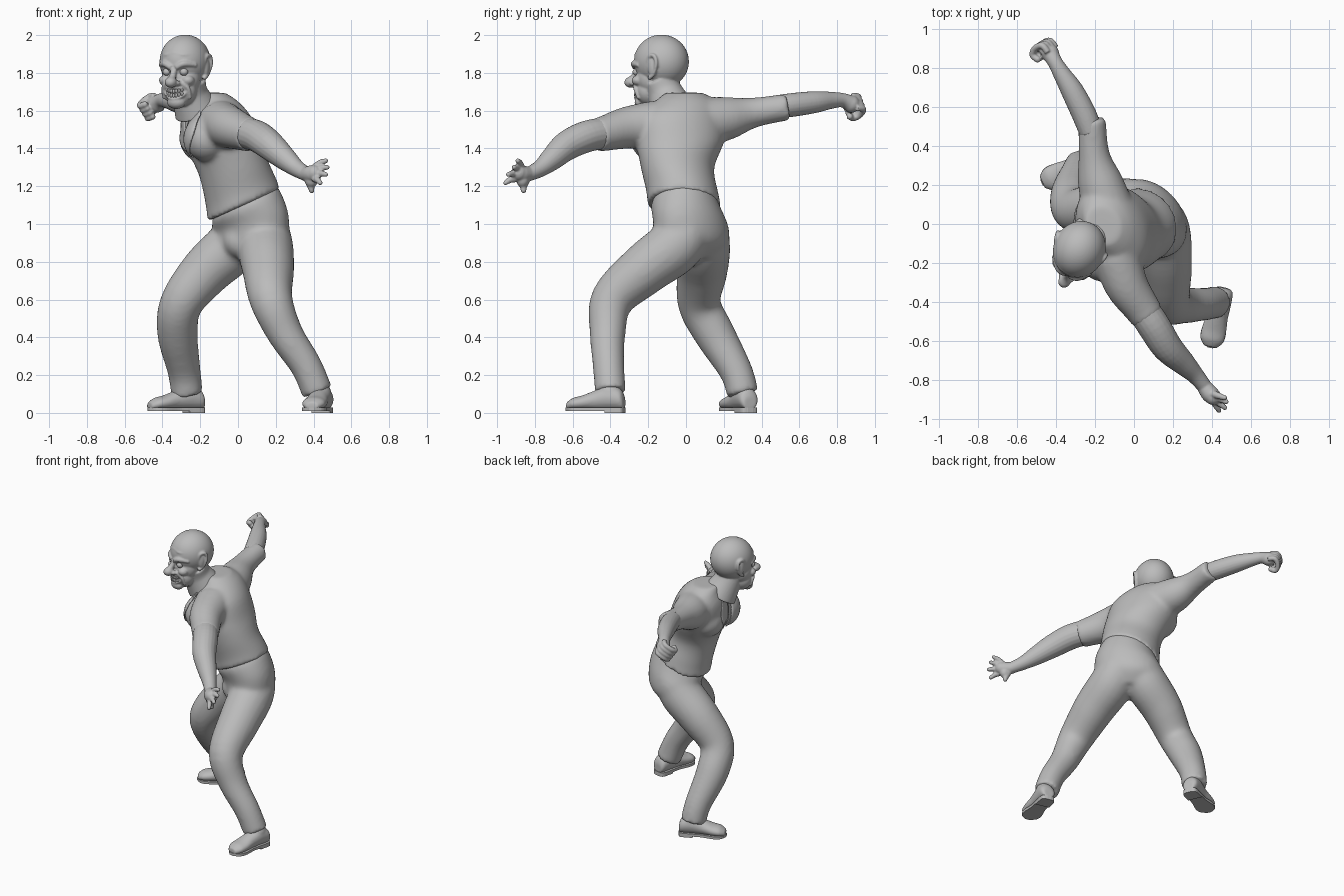
import bpy, bmesh, math
from mathutils import Vector, Matrix

if "Cube" in bpy.data.objects:
    bpy.data.objects.remove(bpy.data.objects["Cube"])

clay = bpy.data.materials.new("clay_grey")
clay.use_nodes = True
GREY = (0.5, 0.5, 0.5, 1)
clay.diffuse_color = GREY
clay.node_tree.nodes["Principled BSDF"].inputs["Base Color"].default_value = GREY


def spline(pts, n=5):
    """Catmull-Rom through tuples of any length."""
    out = []
    for i in range(len(pts) - 1):
        quad = zip(pts[max(i - 1, 0)], pts[i], pts[i + 1], pts[min(i + 2, len(pts) - 1)])
        quad = list(quad)
        for k in range(n):
            t = k / n
            out.append([0.5 * (2 * b + (c - a) * t + (2 * a - 5 * b + 4 * c - d) * t * t
                               + (3 * b - a - 3 * c + d) * t ** 3) for a, b, c, d in quad])
    return out + [list(pts[-1])]


def loft(bm, rings, sides=24):
    """Closed skin over rings of (centre, axis a, axis b)."""
    loops = []
    for c, a, b in rings:
        loops.append([bm.verts.new(c + a * math.cos(w) + b * math.sin(w))
                      for w in (math.tau * k / sides for k in range(sides))])
    faces = [bm.faces.new(loops[0]), bm.faces.new(loops[-1])]
    for p, q in zip(loops, loops[1:]):
        for k in range(sides):
            j = (k + 1) % sides
            faces.append(bm.faces.new((p[k], p[j], q[j], q[k])))
    bmesh.ops.recalc_face_normals(bm, faces=faces)


def ball(bm, c, size, segments=24):
    m = Matrix.Translation(c) @ Matrix.Diagonal((*size, 1))
    bmesh.ops.create_uvsphere(bm, u_segments=segments, v_segments=segments * 2 // 3, radius=1, matrix=m)


def tube(bm, pts, tip=False, sides=20):
    """Round limb through (x, y, z, radius) points."""
    dense = spline(pts)
    pos = [Vector(p[:3]) for p in dense]
    a, rings = Vector((0.31, 0.52, 0.8)), []
    for i, p in enumerate(dense):
        t = (pos[min(i + 1, len(pos) - 1)] - pos[max(i - 1, 0)]).normalized()
        a = (a - t * a.dot(t)).normalized()
        rings.append((pos[i], a * p[3], t.cross(a) * p[3]))
    loft(bm, rings, sides)
    if tip:
        ball(bm, pos[-1], (dense[-1][3],) * 3)


def trunk(bm, sections):
    """Body sections: x, y, z, half width, half depth, turn, slope along x."""
    rings = []
    for x, y, z, w, d, turn, slope in spline(sections):
        t = math.radians(turn)
        a = Vector((math.cos(t), -math.sin(t), 0)) * w
        b = Vector((math.sin(t), math.cos(t), 0)) * d
        a.z, b.z = a.x * slope, b.x * slope
        rings.append((Vector((x, y, z)), a, b))
    loft(bm, rings, 40)


def finish(name, bm, voxel=0, relax=4, matrix=None):
    me = bpy.data.meshes.new(name)
    bm.to_mesh(me)
    bm.free()
    me.polygons.foreach_set("use_smooth", [True] * len(me.polygons))
    me.materials.append(clay)
    ob = bpy.data.objects.new(name, me)
    bpy.context.collection.objects.link(ob)
    if matrix:
        ob.matrix_world = matrix
    if voxel:
        mod = ob.modifiers.new("blend", "REMESH")
        mod.mode, mod.voxel_size, mod.use_smooth_shade = "VOXEL", voxel, True
        mod = ob.modifiers.new("relax", "SMOOTH")
        mod.factor, mod.iterations = 0.5, relax
    return ob


def turned(x, y, z, deg):
    return Matrix.Translation((x, y, z)) @ Matrix.Rotation(math.radians(-deg), 4, "Z")


# Trousers: pelvis and both legs
bm = bmesh.new()
trunk(bm, [(.05, .03, .82, .12, .11, 45, 0), (.068, .032, .9, .215, .165, 45, .1),
           (.068, .025, 1, .225, .17, 45, .25), (.045, 0, 1.09, .195, .172, 45, .4),
           (.04, 0, 1.15, .165, .15, 45, .4)])
tube(bm, [(.14, .02, .98, .13), (.145, -.06, .88, .148), (.16, -.22, .76, .138), (.175, -.39, .6, .115),
          (.25, -.415, .42, .095), (.36, -.41, .25, .084), (.42, -.4, .11, .083)])
tube(bm, [(.03, .08, .98, .135), (-.03, .09, .88, .145), (-.17, .085, .75, .135), (-.3, .07, .58, .114),
          (-.32, .15, .42, .108), (-.285, .265, .22, .088), (-.27, .3, .1, .085)])
ball(bm, (0, -.04, .91), (.08, .09, .09))
finish("trousers", bm, .014, 10)

# Shirt: twisted torso, shoulders and short sleeves
bm = bmesh.new()
trunk(bm, [(.03, -.01, 1.1, .2, .188, 50, .45), (.015, -.02, 1.17, .195, .18, 55, .4),
           (-.025, -.045, 1.3, .2, .178, 60, .2), (-.085, -.03, 1.44, .24, .195, 65, 0),
           (-.115, -.02, 1.57, .235, .17, 65, 0), (-.135, 0, 1.65, .17, .125, 65, 0),
           (-.16, -.01, 1.695, .1, .09, 65, 0)])
tube(bm, [(-.09, -.16, 1.53, .125), (-.04, -.31, 1.51, .112), (.04, -.43, 1.48, .094), (.07, -.475, 1.47, .09)])
tube(bm, [(-.13, .08, 1.54, .13), (-.175, .22, 1.56, .115), (-.205, .36, 1.59, .08), (-.215, .54, 1.62, .071)])
for x, y in ((-.165, -.17), (-.195, .03)):
    ball(bm, (x, y, 1.45), (.115, .125, .12))
shirt = finish("shirt", bm, .013, 9)

# Open collar lapels laid on the chest
chest = turned(-.1, -.03, 0, 65)
for side, name in ((1, "left_lapel"), (-1, "right_lapel")):
    bm = bmesh.new()
    rows = []
    for x0, x1, z in spline([(.06, .09, 1.64), (.035, .14, 1.56), (.015, .15, 1.47), (.01, .09, 1.38), (.01, .02, 1.33)]):
        rows.append([bm.verts.new((side * (x0 + (x1 - x0) * k / 6), -.2, z)) for k in range(7)])
    for p, q in zip(rows, rows[1:]):
        for k in range(6):
            bm.faces.new((p[k], p[k + 1], q[k + 1], q[k]))
    ob = finish(name, bm, matrix=chest)
    wrap = ob.modifiers.new("lay_on", "SHRINKWRAP")
    wrap.target, wrap.offset, wrap.wrap_mode = shirt, .004, "ABOVE_SURFACE"
    ob.modifiers.new("cloth", "SOLIDIFY").thickness = .008

# Left arm with an open hand
bm = bmesh.new()
tube(bm, [(.02, -.4, 1.485, .082), (.1, -.52, 1.465, .084), (.17, -.63, 1.415, .078), (.25, -.71, 1.345, .062),
          (.31, -.77, 1.295, .046), (.36, -.83, 1.265, .038)], True)
tube(bm, [(.35, -.82, 1.265, .036), (.385, -.865, 1.265, .045), (.405, -.885, 1.27, .042)], True)
ball(bm, (.388, -.865, 1.235), (.036, .034, .042))
for root, tip in (((.405, -.87, 1.3), (.465, -.89, 1.335)), ((.415, -.885, 1.28), (.472, -.91, 1.3)),
                  ((.415, -.9, 1.26), (.465, -.94, 1.262)), ((.405, -.905, 1.238), (.435, -.955, 1.218))):
    mid = [(p + q) / 2 for p, q in zip(root, tip)]
    tube(bm, [(*root, .019), (mid[0], mid[1], mid[2] + .006, .017), (*tip, .013)], True, 10)
tube(bm, [(.375, -.85, 1.235, .026), (.385, -.86, 1.2, .02), (.39, -.86, 1.178, .015)], True, 10)
finish("left_arm", bm, .0055, 3)

# Right arm with a fist
bm = bmesh.new()
tube(bm, [(-.22, .47, 1.62, .06), (-.255, .56, 1.63, .063), (-.315, .68, 1.645, .058),
          (-.37, .77, 1.655, .045), (-.405, .83, 1.655, .038), (-.43, .875, 1.635, .046)], True)
out, across = Vector((-.5, .87, 0)), Vector((.5, .3, -.8))
curl = out.cross(across).normalized()
for k in range(4):
    base = Vector((-.445, .9, 1.635)) + across * (k - 1.5) * .027
    path = [base + out * a + curl * b for a, b in ((-.02, -.02), (.025, -.01), (.03, .04), (.005, .072), (-.025, .058))]
    tube(bm, [(*p, .017) for p in path], True, 10)
tube(bm, [(-.42, .855, 1.65, .022), (-.45, .87, 1.655, .018), (-.485, .9, 1.64, .014)], True, 10)
finish("right_arm", bm, .0055, 3)

# Head, modelled facing -y and then turned
pose = turned(-.28, -.13, 1.86, 25)
bm = bmesh.new()
ball(bm, (0, 0, 0), (.132, .148, .142), 60)
ball(bm, (0, -.05, -.09), (.105, .086, .1), 48)
ball(bm, (0, -.065, -.155), (.092, .075, .085), 48)
ball(bm, (0, -.11, -.215), (.052, .04, .036))
tube(bm, [(.02, .0, -.1, .09), (.015, .03, -.17, .095), (.03, .08, -.26, .12)], sides=40)
tube(bm, [(0, -.13, -.03, .016), (0, -.155, -.075, .018), (0, -.175, -.1, .024)], True, 12)
ball(bm, (0, -.178, -.11), (.032, .036, .029))
for s in (1, -1):
    # brow, cheek, laugh line, nostril, forehead crease
    tube(bm, [(s * .014, -.146, -.033, .014), (s * .055, -.135, -.012, .017), (s * .1, -.09, -.018, .012)], True, 10)
    ball(bm, (s * .066, -.105, -.1), (.034, .035, .028))
    tube(bm, [(s * .03, -.14, -.11, .012), (s * .072, -.12, -.14, .011), (s * .075, -.1, -.19, .01)], True, 10)
    ball(bm, (s * .027, -.155, -.115), (.016, .018, .014))
    tube(bm, [(0, -.135, .045, .008), (s * .05, -.127, .035, .009), (s * .09, -.095, .04, .004)], False, 8)
    # ear: shell, rim and lobe
    ball(bm, (s * .124, .005, -.03), (.014, .026, .05))
    tube(bm, [(s * .12, -.025, -.025, .008), (s * .129, -.012, .025, .01), (s * .135, .02, .03, .011),
              (s * .137, .034, -.01, .01), (s * .128, .015, -.065, .009), (s * .12, -.012, -.085, .012)], True, 10)
# lips around the grin
mouth = [(.062 * math.cos(w), -.143 + .028 * math.cos(w) ** 2, -.168 + .029 * math.sin(w) + .014 * math.cos(w) ** 2, .009)
         for w in (math.tau * k / 12 for k in range(13))]
tube(bm, mouth, False, 10)
finish("head", bm, .0055, 4, pose)

# Eyes and teeth
bm = bmesh.new()
for s in (1, -1):
    ball(bm, (s * .05, -.122, -.055), (.022, .021, .02))
finish("eyes", bm, matrix=pose)
bm = bmesh.new()
for row in (-.157, -.18):
    for k in range(-3, 4):
        x = k * .0145
        ball(bm, (x, -.143 + 6 * x * x, row + 5 * x * x), (.007, .008, .012))
finish("teeth", bm, matrix=pose)

# Shoes: rounded upper, flat sole and heel block
for name, place in (("left_shoe", turned(.425, -.478, 0, 13)), ("right_shoe", turned(-.328, .277, 0, 66))):
    bm = bmesh.new()
    rings = [(Vector((0, y, .015 + h / 2)), Vector((w, 0, 0)), Vector((0, 0, h / 2)))
             for y, w, h in spline([(.155, .035, .07), (.135, .052, .11), (.07, .056, .13), (.0, .056, .105),
                                    (-.07, .064, .078), (-.12, .06, .065), (-.155, .034, .042)])]
    loft(bm, rings)
    ball(bm, (0, .075, .1), (.052, .064, .06))
    finish(name, bm, .008, 3, place)
    bm = bmesh.new()
    outline = spline([(.158, .014), (.142, .046), (.06, .05), (0, .05), (-.08, .064), (-.13, .054), (-.16, .014)])
    for low, high, part in ((.01, .028, outline), (0, .02, outline[:11])):
        rim = [(w, y) for y, w in part] + [(-w, y) for y, w in reversed(part)]
        face = bm.faces.new([bm.verts.new((x, y, low)) for x, y in rim])
        up = bmesh.ops.extrude_face_region(bm, geom=[face])["geom"]
        bmesh.ops.translate(bm, verts=[v for v in up if isinstance(v, bmesh.types.BMVert)], vec=(0, 0, high - low))
    bmesh.ops.recalc_face_normals(bm, faces=bm.faces)
    sole = finish(name.replace("shoe", "sole"), bm, matrix=place)
    for p in sole.data.polygons:
        p.use_smooth = False
